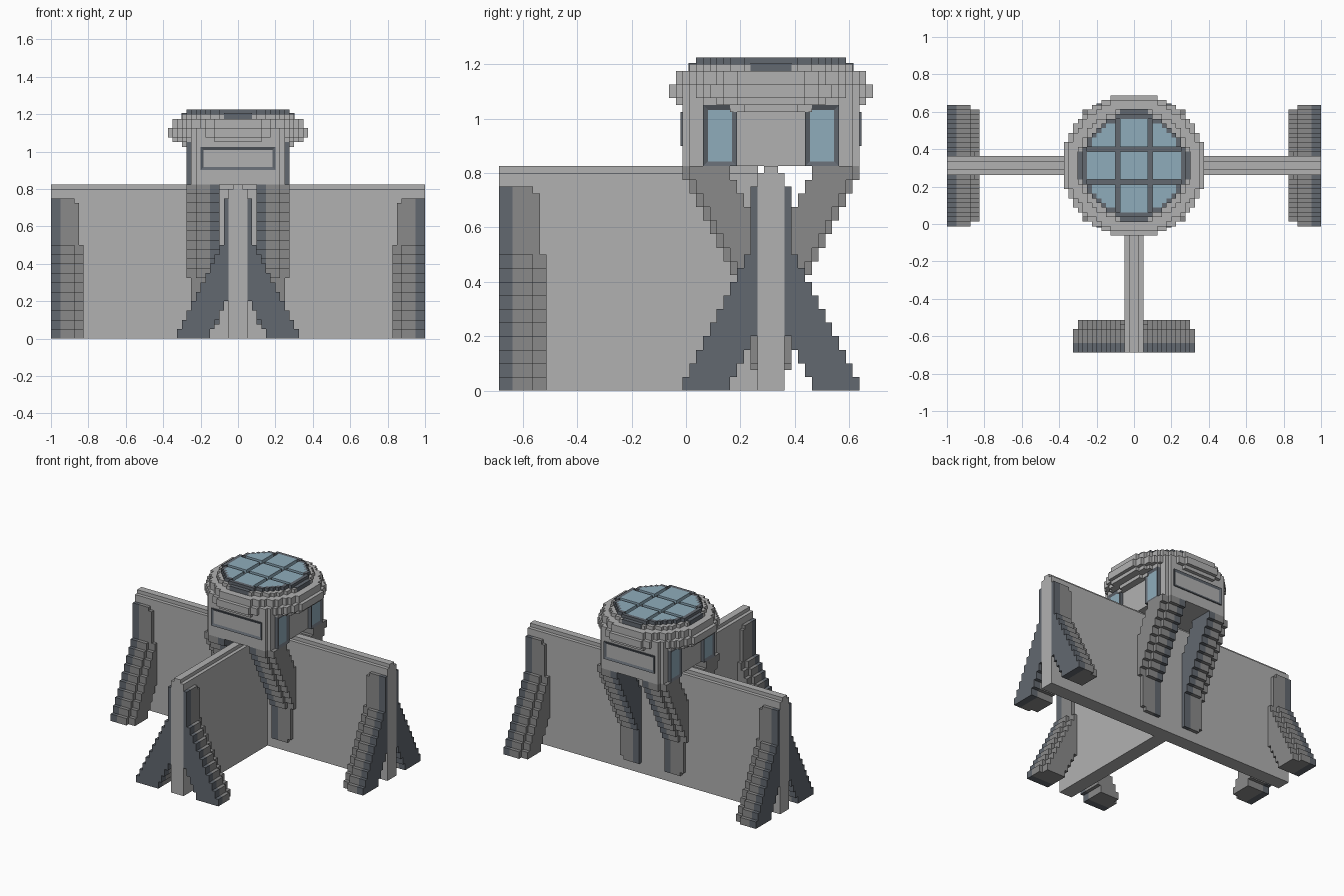
import bpy, bmesh, math
from mathutils import Vector

if "Cube" in bpy.data.objects:
    bpy.data.objects.remove(bpy.data.objects["Cube"])

V = 0.025    # block size; all sizes below are in blocks
CY = 12.5    # y of the main wall and the cabin centre


def material(name, r, g, b):
    m = bpy.data.materials.new(name)
    m.use_nodes = True
    m.diffuse_color = (r, g, b, 1)
    bsdf = next(n for n in m.node_tree.nodes if n.type == 'BSDF_PRINCIPLED')
    bsdf.inputs["Base Color"].default_value = (r, g, b, 1)
    return m


WALL = material("light_grey", 0.44, 0.44, 0.44)
LEG = material("mid_grey", 0.255, 0.255, 0.255)
DARK = material("dark_slate", 0.122, 0.138, 0.160)
GLASS = material("blue_glass", 0.275, 0.413, 0.497)


def finish(name, bm, mats):
    bmesh.ops.recalc_face_normals(bm, faces=bm.faces)
    me = bpy.data.meshes.new(name)
    bm.to_mesh(me)
    bm.free()
    ob = bpy.data.objects.new(name, me)
    for m in mats:
        me.materials.append(m)
    bpy.context.collection.objects.link(ob)
    return ob


def add_prism(bm, pts, lo, hi, place, index=0):
    """Extrude a 2D outline from lo to hi, mapped to block space by place."""
    a = [bm.verts.new(Vector(place(u, v, lo)) * V) for u, v in pts]
    b = [bm.verts.new(Vector(place(u, v, hi)) * V) for u, v in pts]
    n = len(pts)
    faces = [bm.faces.new(a), bm.faces.new(b)]
    faces += [bm.faces.new((a[i], a[(i + 1) % n], b[(i + 1) % n], b[i])) for i in range(n)]
    for f in faces:
        f.material_index = index


def prism(name, pts, lo, hi, place, mat):
    bm = bmesh.new()
    add_prism(bm, pts, lo, hi, place)
    return finish(name, bm, [mat])


def rect(x0, x1, y0, y1):
    return [(x0, y0), (x1, y0), (x1, y1), (x0, y1)]


def upright(x, y, z):
    return (x, CY + y, z)


def half_width(n, j):
    """Half width of a blocky disc of radius n in the row from j to j + 1."""
    d = (n + 0.3) ** 2 - (j + 0.5) ** 2
    return min(n, round(math.sqrt(d))) if d > 0 else 0


def disc_outline(n, xr=(-99, 99), yr=(-99, 99)):
    """Stepped outline of a blocky disc, clipped to a rectangle."""
    left, right = [], []
    for j in range(max(-n, yr[0]), min(n, yr[1])):
        w = half_width(n, j)
        x0, x1 = max(-w, xr[0]), min(w, xr[1])
        if x1 > x0:
            left += [(x0, j), (x0, j + 1)]
            right += [(x1, j), (x1, j + 1)]
    pts = []
    for p in right + left[::-1]:
        if pts and p == pts[-1]:
            continue
        if len(pts) > 1 and p[0] == pts[-1][0] == pts[-2][0]:
            pts.pop()
        pts.append(p)
    return pts


# Walls with a narrow ridge on top
section = [(-2, 0), (2, 0), (2, 32), (1, 32), (1, 33), (-1, 33), (-1, 32), (-2, 32)]
prism("main_wall", section, -40, 40, lambda u, z, d: (d, CY + u, z), WALL)
prism("front_wall", section, -27.5, CY - 1.9, lambda u, z, d: (u, d, z), WALL)


# Stepped leg: u is the distance from the wall centre
def leg_outline(trim, top):
    pts = []
    for i in range(10):
        pts += [(13 - i - trim, 2 * i), (13 - i - trim, 2 * i + 2)]
    if top > 20:
        pts += [(3 - trim, 20), (3 - trim, top)]
    pts.append((2, top))
    for i in range(4):
        pts += [(2 + i, 8 - 2 * i), (3 + i, 8 - 2 * i)]
    return pts + [(6, 0)]


def leg(name, place):
    bm = bmesh.new()
    add_prism(bm, leg_outline(0, 30), 0, 2, place, 1)
    add_prism(bm, leg_outline(0, 30), 2, 5, place)
    add_prism(bm, leg_outline(1, 20), 5, 7, place)
    add_prism(bm, rect(2, 3, 20, 29), 5, 6, place)
    finish(name, bm, [LEG, DARK])


for s, side in ((1, "left"), (-1, "right")):
    leg(f"front_wall_buttress_{side}", lambda u, z, d: (s * u, -27.5 + d, z))
    for t, end in ((-1, "front"), (1, "back")):
        leg(f"end_buttress_{end}_{side}", lambda u, z, d: (s * (40 - d), CY + t * u, z))
        leg(f"cabin_prop_{end}_{side}", lambda u, z, d: (s * (4 + d), CY + t * u, 33 - z))

# Cabin body and the stacked rings around its top
prism("cabin_body", disc_outline(15, (-10, 10), (-13, 13)), 33, 43, upright, WALL)
for i, (n, z0, z1) in enumerate([(12, 41, 42), (14, 42, 43), (15, 43, 45), (14, 45, 47), (12, 47, 48)]):
    prism(f"cabin_ring_{i + 1}", disc_outline(n), z0, z1, upright, WALL)


# Windows: a dark frame whose outer face is inset for the glass
def window(name, outline, lo, hi, place):
    bm = bmesh.new()
    add_prism(bm, outline, lo, hi, place)
    bmesh.ops.recalc_face_normals(bm, faces=bm.faces)
    bm.faces.ensure_lookup_table()
    pane = bm.faces[1]
    bmesh.ops.inset_region(bm, faces=[pane], thickness=V)
    bmesh.ops.translate(bm, verts=pane.verts, vec=pane.normal * -0.008)
    pane.material_index = 1
    finish(name, bm, [DARK, GLASS])


for t, end in ((-1, "front"), (1, "back")):
    window(f"{end}_window", rect(-8, 8, 36, 41), 12, 13.3, lambda u, z, d: (u, CY + t * d, z))
    for s, side in ((1, "left"), (-1, "right")):
        window(f"side_window_{end}_{side}", rect(5, 10, 33, 42), 9, 11,
               lambda u, z, d: (s * d, CY + t * u, z))

# Roof: dark floor and rim, glass panes separated by grooves
prism("roof_floor", disc_outline(11), 47.5, 48.1, upright, DARK)
bm = bmesh.new()
for j in range(-11, 11):
    w, inner = half_width(11, j), half_width(10, j) if -10 <= j < 10 else 0
    for s in (-1, 1):
        add_prism(bm, rect(s * inner, s * w, j, j + 1), 48, 49, upright)
finish("roof_rim", bm, [DARK])

bm = bmesh.new()
spans = [(-10, -4), (-3, 3), (4, 10)]
for xr in spans:
    for yr in spans:
        add_prism(bm, disc_outline(10, xr, yr), 48, 49, upright)
finish("roof_glass", bm, [GLASS])

# Dark blocks on the four sides of the roof
for i, r in enumerate([rect(10, 12.1, -3, 3), rect(-12.1, -10, -3, 3),
                       rect(-3, 3, 10, 12.1), rect(-3, 3, -12.1, -10)]):
    prism(f"roof_block_{i + 1}", r, 47, 48.2, upright, DARK)
